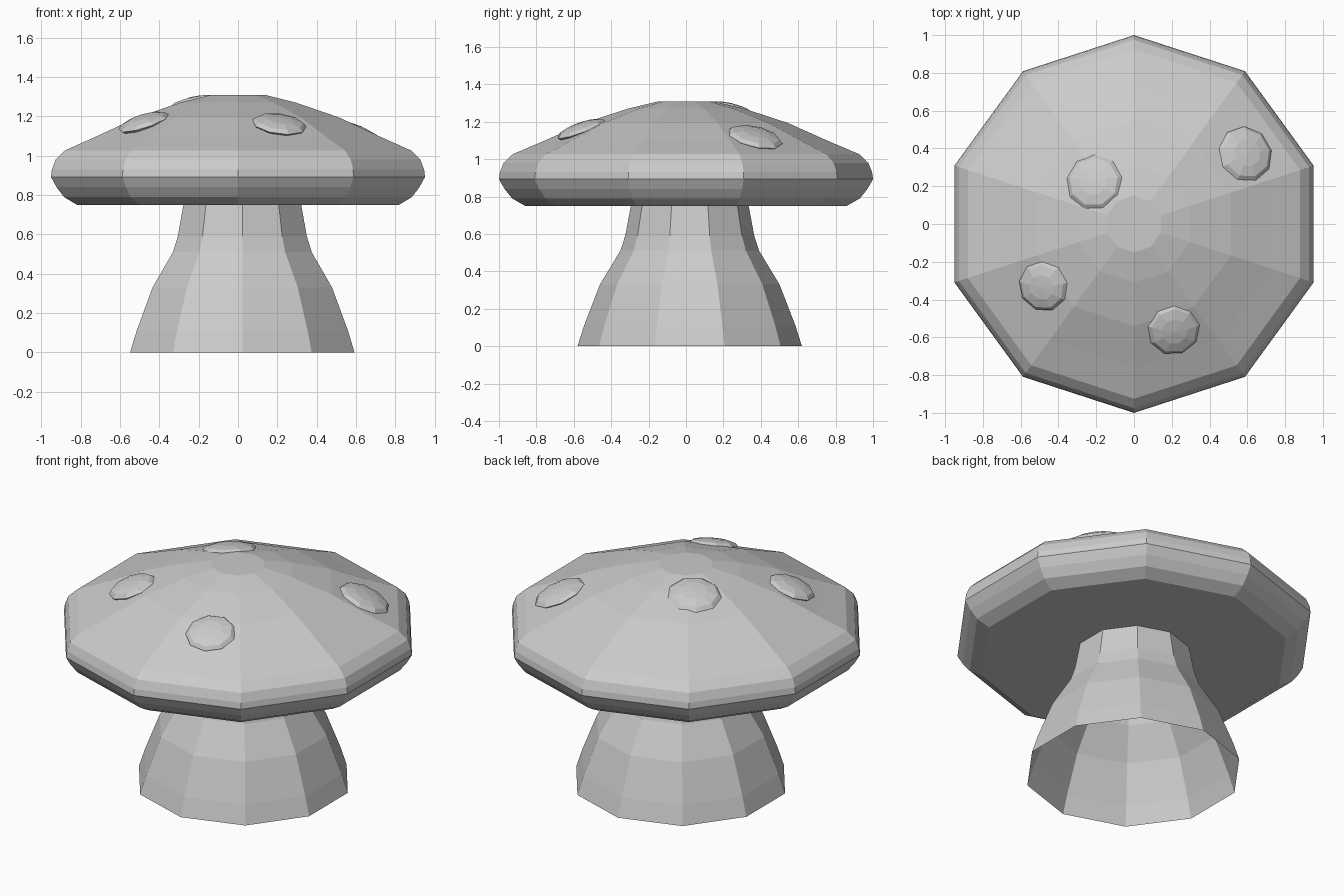
import bpy, bmesh, math
from mathutils import Vector, Matrix

if "Cube" in bpy.data.objects:
    bpy.data.objects.remove(bpy.data.objects["Cube"])

SIDES = 10


def make_object(name, bm, location=(0, 0, 0)):
    bmesh.ops.recalc_face_normals(bm, faces=bm.faces[:])
    mesh = bpy.data.meshes.new(name)
    bm.to_mesh(mesh)
    bm.free()
    obj = bpy.data.objects.new(name, mesh)
    obj.location = location
    bpy.context.collection.objects.link(obj)
    return obj


def lathe(name, profile, location=(0, 0, 0), capped=False):
    """Ten-sided turned shape from (radius, height) points, corners on +-y."""
    bm = bmesh.new()
    rings = []
    for r, z in profile:
        angles = [math.pi / 2 + math.tau * i / SIDES for i in range(SIDES)]
        rings.append([bm.verts.new((r * math.cos(a), r * math.sin(a), z)) for a in angles])
    for low, high in zip(rings, rings[1:]):
        for i in range(SIDES):
            j = (i + 1) % SIDES
            bm.faces.new((low[i], low[j], high[j], high[i]))
    if capped:
        bm.faces.new(rings[0][::-1])
        bm.faces.new(rings[-1])
    return make_object(name, bm, location)


# Cap: flat underside, rounded rim, shallow dome
CAP = [(0.86, 0.75), (0.93, 0.79), (0.97, 0.84), (1.0, 0.893), (0.995, 0.93),
       (0.975, 0.98), (0.925, 1.027), (0.76, 1.097), (0.54, 1.195),
       (0.31, 1.27), (0.15, 1.308)]
lathe("cap", CAP, capped=True)

# Stem: flared, open at the bottom, slightly off centre
STEM = [(0.60, 0.0), (0.565, 0.11), (0.48, 0.33), (0.371, 0.51),
        (0.345, 0.59), (0.315, 0.75), (0.31, 0.8)]
lathe("stem", STEM, (0.022, 0.02, 0))

# Spots: flattened balls lying along the slope of the cap
SPOTS = [(0.59, 0.37, 1.115, 0.15, 0.44), (-0.21, 0.22, 1.26, 0.15, 0.27),
         (-0.48, -0.33, 1.168, 0.135, 0.38), (0.21, -0.56, 1.158, 0.14, 0.38)]
for n, (x, y, z, radius, slope) in enumerate(SPOTS, 1):
    out = Vector((x, y, 0)).normalized()
    normal = (out * slope + Vector((0, 0, 1))).normalized()
    tilt = Vector((0, 0, 1)).rotation_difference(normal).to_matrix().to_4x4()
    bm = bmesh.new()
    bmesh.ops.create_uvsphere(bm, u_segments=9, v_segments=6, radius=1)
    bm.transform(tilt @ Matrix.Diagonal((radius, radius, 0.035, 1)))
    make_object(f"spot_{n}", bm, (x, y, z))
